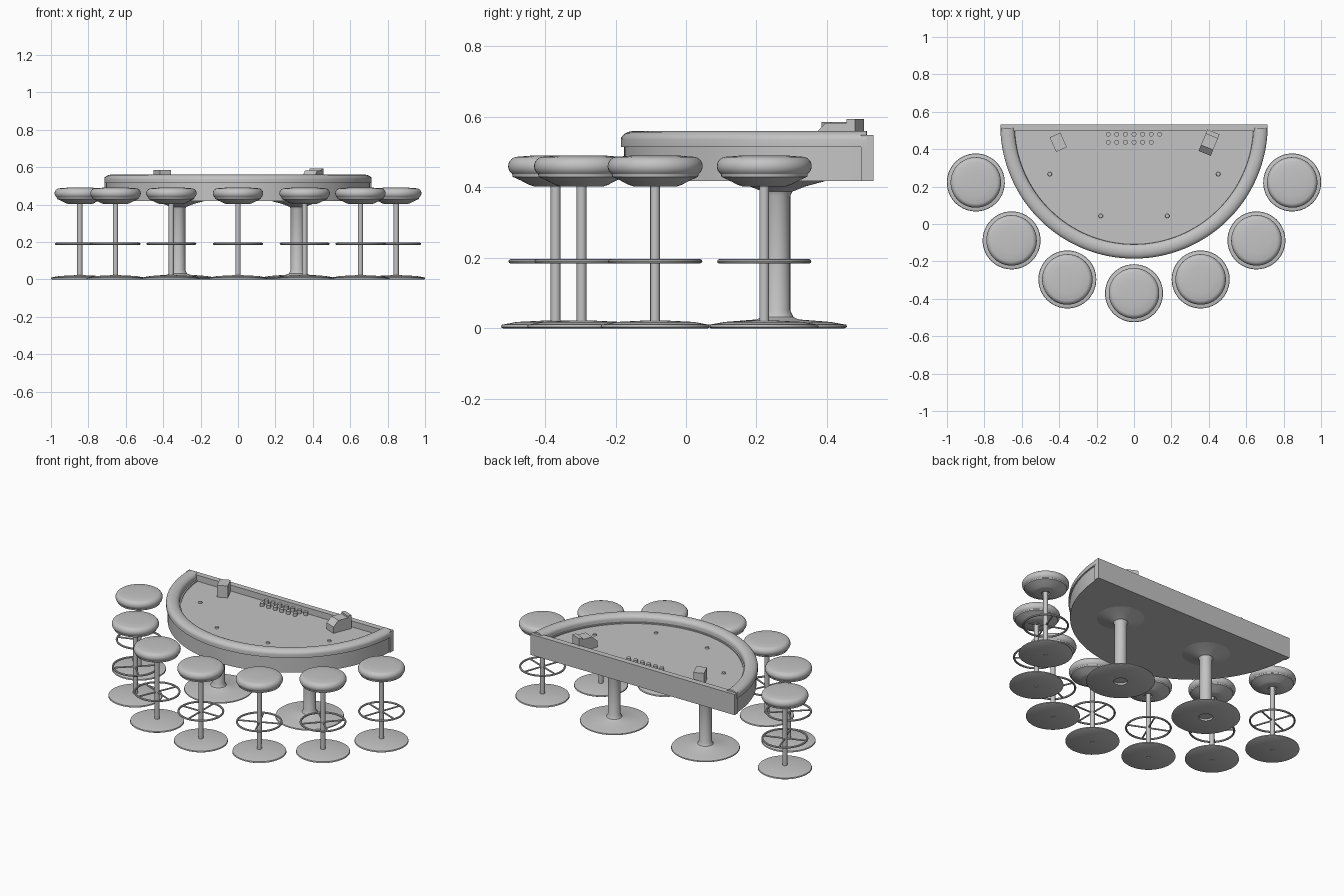
import bpy, bmesh, math
from mathutils import Matrix, Vector

cube = bpy.data.objects.get("Cube")
if cube:
    bpy.data.objects.remove(cube, do_unlink=True)

grey = bpy.data.materials.new("plain_grey")
grey.use_nodes = True
grey.diffuse_color = (0.55, 0.55, 0.55, 1)
grey.node_tree.nodes["Principled BSDF"].inputs["Base Color"].default_value = grey.diffuse_color


def finish(name, bm, loc=(0, 0, 0), turn=0):
    """Turn a bmesh into a smooth-shaded object."""
    bmesh.ops.remove_doubles(bm, verts=bm.verts, dist=1e-5)
    bmesh.ops.recalc_face_normals(bm, faces=bm.faces)
    mesh = bpy.data.meshes.new(name)
    bm.to_mesh(mesh)
    bm.free()
    mesh.materials.append(grey)
    ob = place(name, mesh, loc, turn)
    bpy.ops.object.select_all(action='DESELECT')
    ob.select_set(True)
    bpy.context.view_layer.objects.active = ob
    bpy.ops.object.shade_smooth_by_angle(angle=math.radians(35))
    return ob


def place(name, mesh, loc, turn=0):
    ob = bpy.data.objects.new(name, mesh)
    ob.location = loc
    ob.rotation_euler.z = turn
    bpy.context.collection.objects.link(ob)
    return ob


def lathe(name, profile, loc=(0, 0, 0), start=0, sweep=math.tau, steps=48, closed=False):
    """Spin a (radius, height) profile around z; partial sweeps get end caps."""
    bm = bmesh.new()
    way = Vector((math.cos(start), math.sin(start), 0))
    verts = [bm.verts.new(way * r + Vector((0, 0, z))) for r, z in profile]
    edges = [bm.edges.new(p) for p in zip(verts, verts[1:])]
    if closed:
        edges.append(bm.edges.new((verts[-1], verts[0])))
    full = sweep > 6.2
    out = bmesh.ops.spin(bm, geom=verts + edges, axis=(0, 0, 1), cent=(0, 0, 0),
                         angle=sweep, steps=steps, use_merge=full)
    if not full:
        last = [g for g in out["geom_last"] if isinstance(g, bmesh.types.BMVert)]
        bm.faces.new(verts)
        bm.faces.new(last)
    return finish(name, bm, loc)


def extrude(name, outline, width, loc, turn=0):
    """Extrude a (y, z) outline along local x."""
    bm = bmesh.new()
    face = bm.faces.new([bm.verts.new((-width / 2, y, z)) for y, z in outline])
    out = bmesh.ops.extrude_face_region(bm, geom=[face])
    moved = [g for g in out["geom"] if isinstance(g, bmesh.types.BMVert)]
    bmesh.ops.translate(bm, verts=moved, vec=(width, 0, 0))
    return finish(name, bm, loc, turn)


def box(name, size, loc, turn=0):
    w, d, h = size
    return extrude(name, [(-d / 2, 0), (d / 2, 0), (d / 2, h), (-d / 2, h)], w, loc, turn)


def arc(cr, cz, rr, rz, a0, a1, n):
    """Points along an elliptical arc, angles in degrees."""
    return [(cr + rr * math.cos(math.radians(a0 + (a1 - a0) * i / n)),
             cz + rz * math.sin(math.radians(a0 + (a1 - a0) * i / n))) for i in range(n + 1)]


# Half-round table
BACK = 0.53
FELT = 0.51
lathe("table_body", [(0, 0.418), (0.706, 0.418), (0.706, 0.517), (0.63, 0.517),
                     (0.63, FELT), (0, FELT)], (0, BACK, 0), math.pi, math.pi, 64)
rail = [(0.638, 0.515), (0.715, 0.515)] + arc(0.677, 0.535, 0.038, 0.025, 0, 180, 12)
lathe("padded_rail", rail, (0, BACK, 0), math.pi + 0.025, math.pi - 0.05, 64, closed=True)
box("back_panel", (1.425, 0.036, 0.13), (0, 0.515, 0.418))

# Table pedestals
foot = [(0, 0.012), (0.04, 0.012), (0.04, 0), (0.19, 0), (0.197, 0.004), (0.195, 0.01),
        (0.15, 0.018), (0.06, 0.025), (0.045, 0.032), (0.036, 0.05),
        (0.036, 0.375), (0.042, 0.388), (0.08, 0.403), (0.14, 0.419), (0, 0.419)]
for side, x in (("right", -0.318), ("left", 0.318)):
    lathe(side + "_pedestal", foot, (x, 0.26, 0))

# Chips in two rows, and betting spots
chip = [(0, 0), (0.013, 0), (0.013, 0.02), (0, 0.02)]
for y, count in ((0.48, 7), (0.437, 6)):
    for i in range(count):
        lathe("chip_stack", chip, (-0.138 + i * 0.046, y, FELT), steps=16)
for s in (-1, 1):
    for x, y in ((0.45, 0.267), (0.178, 0.043)):
        lathe("betting_spot", [(0, 0), (0.012, 0), (0.01, 0.008), (0, 0.009)],
              (s * x, y, FELT), steps=16)

# Card holders
box("discard_holder", (0.063, 0.085, 0.075), (-0.405, 0.437, FELT), math.radians(24))
shoe = [(-0.064, 0), (-0.064, 0.04), (-0.03, 0.073), (0.035, 0.073),
        (0.035, 0.084), (0.06, 0.084), (0.06, 0)]
extrude("card_shoe", shoe, 0.07, (0.402, 0.437, FELT), math.radians(-22))

# Stool parts, made once and shared
seat = [(0, 0.412), (0.025, 0.412), (0.025, 0.402), (0.06, 0.402), (0.075, 0.407), (0.1, 0.42),
        (0.122, 0.43)] + arc(0.108, 0.46, 0.027, 0.027, -55, 80, 8) + [(0.07, 0.49), (0, 0.491)]
base = [(0, 0.004), (0.012, 0.004), (0.012, 0), (0.15, 0), (0.155, 0.003), (0.153, 0.01),
        (0.11, 0.018), (0.03, 0.022), (0, 0.022)]
post = [(0, 0.015), (0.014, 0.015), (0.014, 0.415), (0, 0.415)]
ring = arc(0.128, 0.19, 0.006, 0.006, 0, 315, 7)
parts = [lathe("stool_seat", seat), lathe("stool_base", base),
         lathe("stool_post", post, steps=20), lathe("foot_ring", ring, closed=True)]

bm = bmesh.new()
for i in range(2):
    bmesh.ops.create_cone(bm, cap_ends=True, segments=8, radius1=0.005, radius2=0.005, depth=0.256,
                          matrix=Matrix.Translation((0, 0, 0.19)) @ Matrix.Rotation(i * math.pi / 2, 4, 'Z')
                          @ Matrix.Rotation(math.pi / 2, 4, 'X'))
parts.append(finish("ring_spokes", bm))

# Seven stools around the curve
for i in range(7):
    a = math.radians(200 + i * 140 / 6)
    loc = (0.9 * math.cos(a), BACK + 0.9 * math.sin(a), 0)
    for part in parts:
        if i == 0:
            part.location = loc
            part.rotation_euler.z = a
        else:
            place(part.name, part.data, loc, a)
